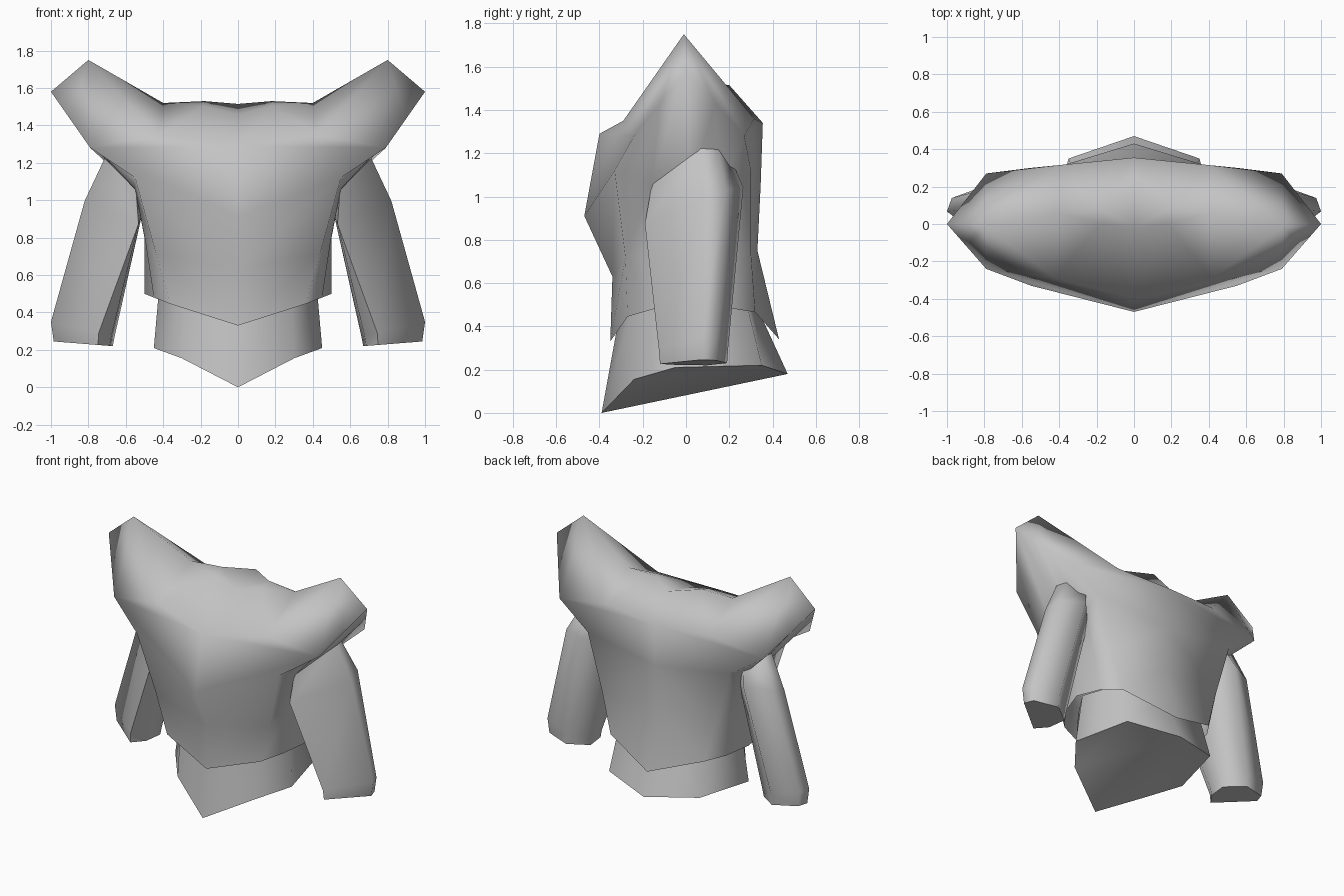
import bpy, bmesh, math

if "Cube" in bpy.data.objects:
    bpy.data.objects.remove(bpy.data.objects["Cube"])

grey = bpy.data.materials.new("plain_grey")
grey.diffuse_color = (0.55, 0.55, 0.55, 1)
grey.use_nodes = True
grey.node_tree.nodes["Principled BSDF"].inputs["Base Color"].default_value = grey.diffuse_color


def finish(name, bm, angle=60):
    """Weld, orient, and shade a bmesh, then add it to the scene."""
    bmesh.ops.remove_doubles(bm, verts=bm.verts, dist=0.001)
    bmesh.ops.recalc_face_normals(bm, faces=bm.faces)
    me = bpy.data.meshes.new(name)
    bm.to_mesh(me)
    bm.free()
    me.materials.append(grey)
    ob = bpy.data.objects.new(name, me)
    bpy.context.collection.objects.link(ob)
    bpy.ops.object.select_all(action='DESELECT')
    ob.select_set(True)
    bpy.context.view_layer.objects.active = ob
    bpy.ops.object.shade_smooth_by_angle(angle=math.radians(angle))
    return ob


def mirrored(bm, polys):
    """Add each polygon on both sides of x = 0."""
    for poly in polys:
        for s in (1, -1):
            bm.faces.new([bm.verts.new((s * x, y, z)) for x, y, z in poly])


def bands(rows):
    """Quads between neighbouring half rows running front to back."""
    for a, b in zip(rows, rows[1:]):
        for i in range(len(a) - 1):
            yield a[i], a[i + 1], b[i + 1], b[i]


# Torso shell: half rows from front centre round the side to back centre
hem = [(0, -.35, .33), (.36, -.27, .445), (.45, -.15, .48), (.5, .02, .5),
       (.45, .2, .485), (.36, .32, .465), (0, .43, .34)]
waist = [(0, -.34, .63), (.44, -.28, .72), (.495, -.14, .78), (.5, .02, .8),
         (.495, .17, .78), (.44, .3, .74), (0, .33, .75)]
chest = [(0, -.47, .91), (.55, -.33, 1.12), (.55, -.16, 1.06), (.545, .02, 1.03),
         (.55, .16, 1.06), (.55, .30, 1.12), (0, .345, 1.05)]
shoulder = [(0, -.40, 1.29), (.79, -.24, 1.28), (.895, -.12, 1.43), (1, 0, 1.58),
            (.895, .135, 1.43), (.79, .27, 1.28), (0, .355, 1.34)]
peak, neck, tip = (.8, -.01, 1.75), (.4, .06, 1.52), shoulder[3]
ridge = (.18, .08, 1.53)
bm = bmesh.new()
mirrored(bm, bands([hem, waist, chest, shoulder]))
# Upper front and back walls, swept up to the shoulder peaks and collar
for centre, corner, rim, mid, side, top in (
        (*shoulder[:3], (.42, -.29, 1.35), (.18, 0, 1.505), (0, -.02, 1.46)),
        (*shoulder[:3:-1], (.4, .315, 1.36), ridge, (0, .2, 1.515))):
    mirrored(bm, [(centre, corner, mid), (corner, peak, mid), (corner, rim, peak),
                  (rim, tip, peak), (mid, peak, neck), (mid, neck, side),
                  (centre, mid, side, top)])
# Collar dip between the front edge and the ridge
mirrored(bm, [((0, -.02, 1.46), (.18, 0, 1.505), ridge, (0, .2, 1.515)),
              ((.18, 0, 1.505), neck, ridge)])
finish("torso_shell", bm, 110)

# Waist skirt with a closed underside
low = [(0, -.39, 0), (.3, -.24, .155), (.45, -.05, .21), (.35, .35, .22), (0, .47, .18)]
high = [(0, -.29, .55), (.28, -.23, .55), (.42, -.02, .55), (.32, .27, .55), (0, .3, .55)]
bm = bmesh.new()
mirrored(bm, bands([low, high]))
mirrored(bm, [(low[0], low[1], low[4]), (low[1], low[3], low[4]), (low[1], low[2], low[3])])
finish("waist_skirt", bm, 65)

# Arms: skewed six-sided section; rings give inner (x, z), outer (x, z),
# y range, front-to-back tilt and the place of the front corner
rings = [((.67, .22), (.985, .245), -.12, .19, 0, -.5),
         ((.66, .27), (1.0, .35), -.125, .195, 0, -.5),
         ((.5, .95), (.82, .98), -.19, .265, .35, -.8),
         ((.5, 1.13), (.71, 1.23), -.14, .21, 0, -.5),
         ((.54, 1.25), (.67, 1.27), -.08, .06, 0, -.5)]
for name, s in (("left_arm", 1), ("right_arm", -1)):
    bm = bmesh.new()
    loops = []
    for (xi, zi), (xo, zo), y0, y1, tilt, front in rings:
        section = [(1, .2), (.85, .65), (-.2, 1), (-1, .4), (-.9, -.45), (front, -1)]
        loop = []
        for c, d in section:
            dy = d * (y1 - y0) / 2
            loop.append(bm.verts.new((s * ((xi + xo) / 2 + c * (xo - xi) / 2),
                                      (y0 + y1) / 2 + dy,
                                      (zi + zo) / 2 + c * (zo - zi) / 2 + tilt * dy)))
        loops.append(loop)
    n = len(section)
    for a, b in zip(loops, loops[1:]):
        for k in range(n):
            bm.faces.new((a[k], a[(k + 1) % n], b[(k + 1) % n], b[k]))
    bm.faces.new(loops[0])
    bm.faces.new(loops[-1])
    finish(name, bm, 75)
